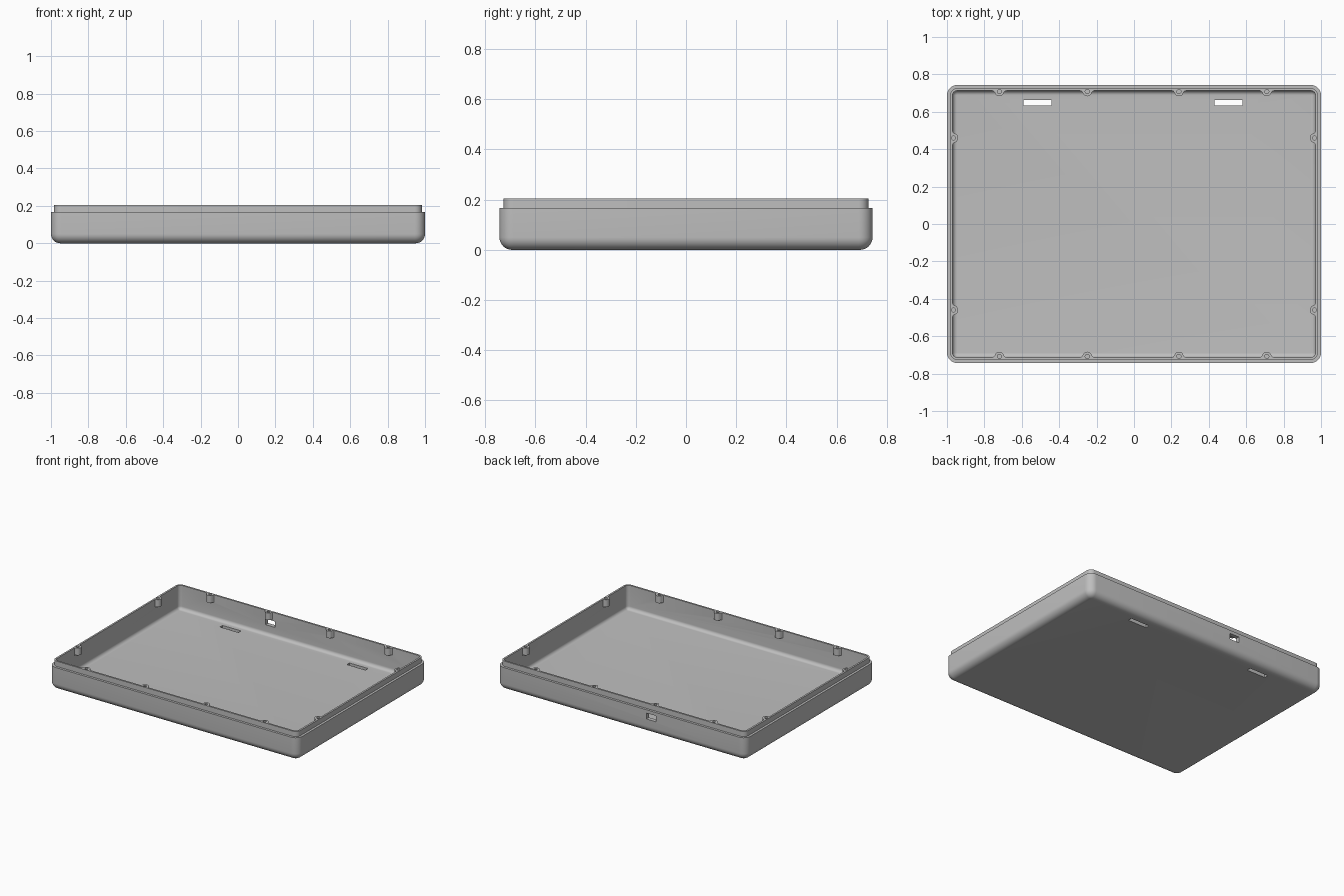
import bpy, bmesh
from math import sin, cos, pi, radians
from mathutils import Matrix, Vector

if "Cube" in bpy.data.objects:
    bpy.data.objects.remove(bpy.data.objects["Cube"], do_unlink=True)

HX, HY = 1.0, 0.743          # half sizes of the tray
TOP, SHOULDER, FLOOR = 0.205, 0.167, 0.03
WALL, LIP = 0.03, 0.017      # insets of the inner wall and the stepped lip
CORNER, FILLET, INNER_FILLET = 0.055, 0.05, 0.024

grey = bpy.data.materials.new("plain grey")
grey.use_nodes = True
grey.diffuse_color = (0.52, 0.52, 0.52, 1)
grey.node_tree.nodes["Principled BSDF"].inputs["Base Color"].default_value = grey.diffuse_color


def make_object(name, bm):
    bmesh.ops.recalc_face_normals(bm, faces=bm.faces)
    mesh = bpy.data.meshes.new(name)
    bm.to_mesh(mesh)
    bm.free()
    mesh.materials.append(grey)
    obj = bpy.data.objects.new(name, mesh)
    bpy.context.collection.objects.link(obj)
    return obj


def rounded_ring(bm, inset, z, steps=8):
    """Rounded rectangle of vertices, shrunk by inset."""
    r = max(CORNER - inset, 0.001)
    ring = []
    for q, (sx, sy) in enumerate([(1, 1), (-1, 1), (-1, -1), (1, -1)]):
        for i in range(steps + 1):
            a = (q + i / steps) * pi / 2
            ring.append(bm.verts.new((sx * (HX - inset - r) + r * cos(a),
                                      sy * (HY - inset - r) + r * sin(a), z)))
    return ring


def prism(bm, points, z0, z1, matrix=Matrix()):
    """Upright prism over a 2D outline."""
    low, high = [[bm.verts.new(matrix @ Vector((x, y, z))) for x, y in points]
                 for z in (z0, z1)]
    bm.faces.new(low[::-1])
    bm.faces.new(high)
    for i in range(len(points)):
        j = (i + 1) % len(points)
        bm.faces.new((low[i], low[j], high[j], high[i]))


def box(bm, cx, cy, w, d, z0, z1):
    corners = [(-1, -1), (1, -1), (1, 1), (-1, 1)]
    prism(bm, [(cx + sx * w / 2, cy + sy * d / 2) for sx, sy in corners], z0, z1)


def boolean(target, tool, operation):
    mod = target.modifiers.new(operation, 'BOOLEAN')
    mod.operation, mod.object, mod.solver = operation, tool, 'EXACT'
    bpy.context.view_layer.objects.active = target
    bpy.ops.object.modifier_apply(modifier=mod.name)
    bpy.data.objects.remove(tool, do_unlink=True)


# Tray shell: one closed profile swept around the rounded rectangle
arc = [i / 8 * pi / 2 for i in range(9)]
profile = [(FILLET * (1 - sin(a)), FILLET * (1 - cos(a))) for a in arc]
profile += [(0, SHOULDER), (LIP, SHOULDER), (LIP, TOP), (WALL, TOP)]
profile += [(WALL + INNER_FILLET * (1 - cos(a)), FLOOR + INNER_FILLET * (1 - sin(a))) for a in arc]
bm = bmesh.new()
rings = [rounded_ring(bm, inset, z) for inset, z in profile]
for a, b in zip(rings, rings[1:]):
    for i in range(len(a)):
        j = (i + 1) % len(a)
        bm.faces.new((a[i], a[j], b[j], b[i]))
bm.faces.new(rings[0][::-1])
bm.faces.new(rings[-1])
tray = make_object("tray", bm)

# Screw boss frames: local x runs along the wall, local y points inward
frames = []
for x in (-0.72, -0.25, 0.24, 0.71):
    frames.append(Matrix.Translation((x, WALL - HY, 0)))
    frames.append(Matrix.Translation((x, HY - WALL, 0)) @ Matrix.Rotation(pi, 4, 'Z'))
for y in (-0.46, 0.46):
    frames.append(Matrix.Translation((WALL - HX, y, 0)) @ Matrix.Rotation(-pi / 2, 4, 'Z'))
    frames.append(Matrix.Translation((HX - WALL, y, 0)) @ Matrix.Rotation(pi / 2, 4, 'Z'))

# Half-round bosses with flared roots
CENTRE, RADIUS, HOLE = 0.005, 0.025, 0.011
outline = [(0.04, -0.006), (0.04, 0.0), (0.031, 0.002)]
outline += [(RADIUS * cos(radians(d)), CENTRE + RADIUS * sin(radians(d)))
            for d in range(10, 171, 10)]
outline += [(-x, y) for x, y in outline[2::-1]]
hole = [(HOLE * cos(i * pi / 8), CENTRE + HOLE * sin(i * pi / 8)) for i in range(16)]
bm, cut = bmesh.new(), bmesh.new()
for frame in frames:
    prism(bm, outline, TOP - 0.052, TOP, frame)
    prism(cut, hole, TOP - 0.04, TOP + 0.02, frame)
boolean(tray, make_object("screw_bosses", bm), 'UNION')

# Screw holes, two floor slots and the rear port
for x in (-0.515, 0.505):
    box(cut, x, 0.649, 0.15, 0.03, -0.05, FLOOR + 0.03)
box(cut, -0.24, HY - 0.015, 0.075, 0.08, 0.1, 0.143)
boolean(tray, make_object("openings", cut), 'DIFFERENCE')

# Smooth fillets, crisp steps
bpy.ops.object.select_all(action='DESELECT')
tray.select_set(True)
bpy.context.view_layer.objects.active = tray
bpy.ops.object.shade_smooth_by_angle(angle=radians(30))
